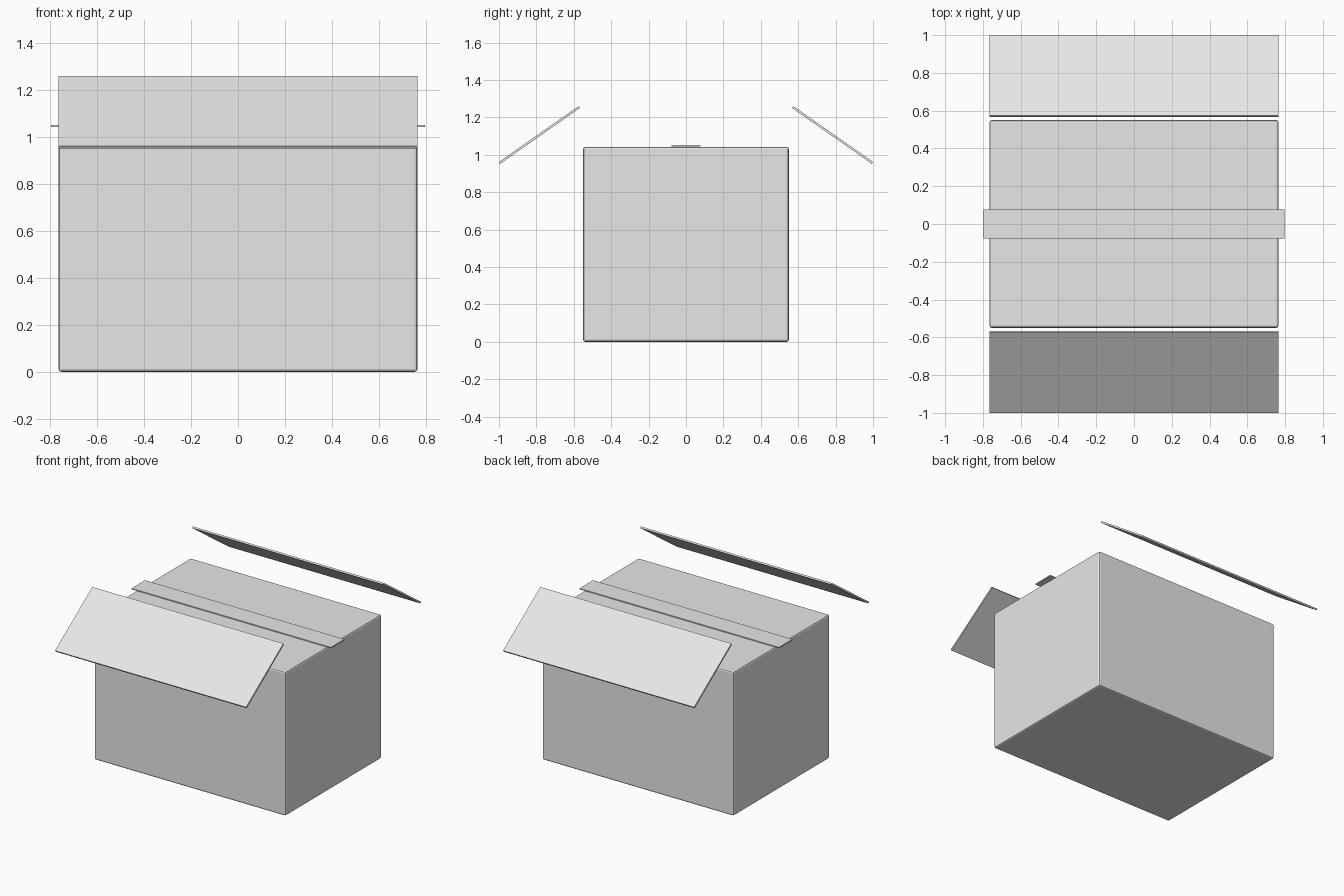
import bpy
import math

if "Cube" in bpy.data.objects:
    bpy.data.objects.remove(bpy.data.objects["Cube"])

# Single cardboard colour
card = bpy.data.materials.new("light_grey_card")
card.diffuse_color = (0.8, 0.8, 0.8, 1.0)
card.use_nodes = True
card.node_tree.nodes["Principled BSDF"].inputs["Base Color"].default_value = card.diffuse_color


def slab(name, size, centre, tilt=0.0):
    """Box of the given size, tilted about the x axis."""
    bpy.ops.mesh.primitive_cube_add(size=1, location=centre)
    ob = bpy.context.object
    ob.name = name
    ob.scale = size
    bpy.ops.object.transform_apply(location=False, rotation=False, scale=True)
    ob.rotation_euler.x = tilt
    ob.data.materials.append(card)
    return ob


# Closed carton body with slightly softened edges
body = slab("carton_body", (1.53, 1.10, 1.042), (0, 0, 0.521))
bevel = body.modifiers.new("soft_edges", "BEVEL")
bevel.width = 0.012
bevel.segments = 2

# Sealing tape that overhangs both ends
slab("tape_strip", (1.596, 0.154, 0.007), (0, 0, 1.048))

# Two raised flaps sloping down and outward
for name, side in (("front_flap", -1), ("back_flap", 1)):
    slab(name, (1.53, 0.52, 0.012), (0, side * 0.7835, 1.106),
         -side * math.radians(35))
